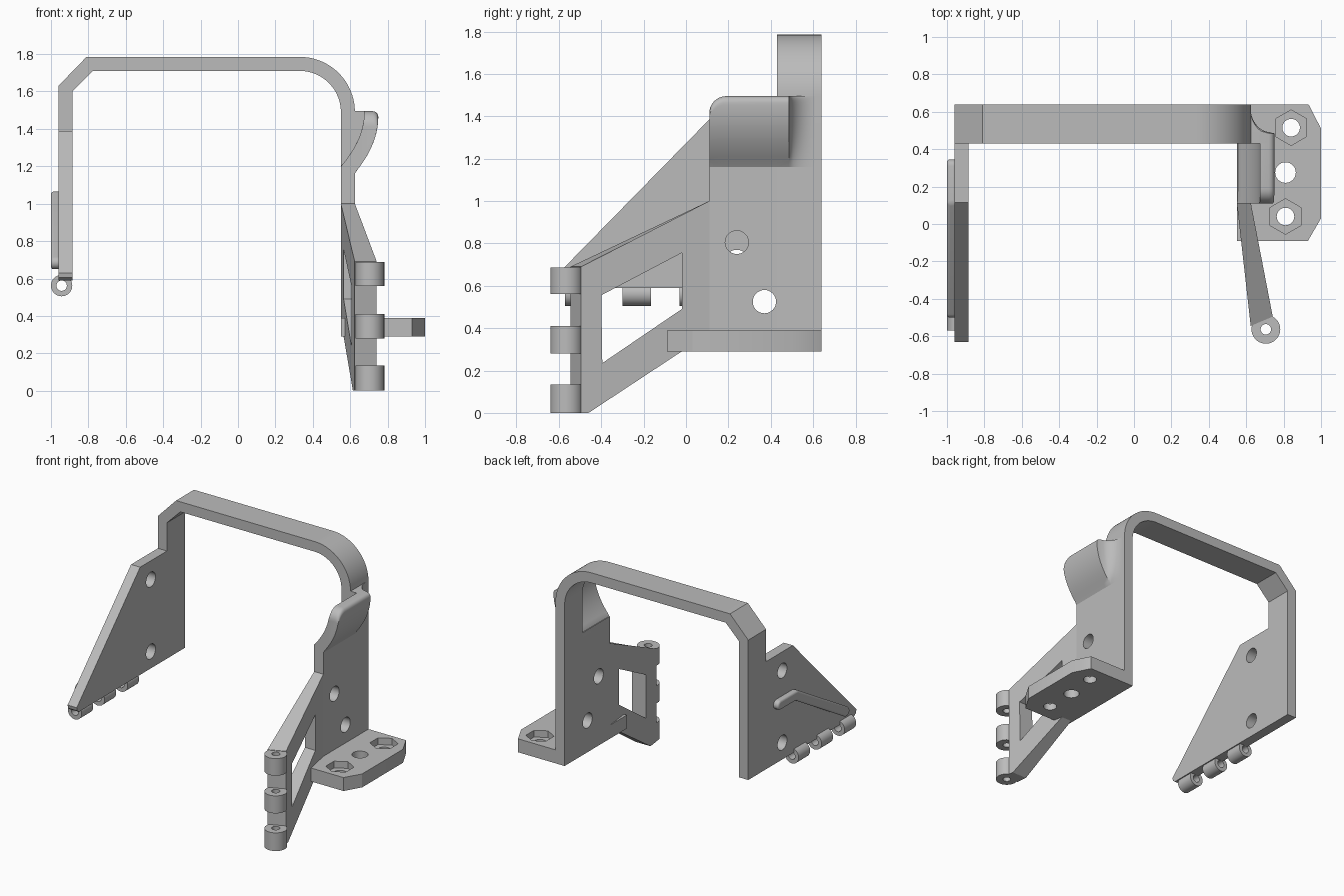
import bpy, bmesh
from math import pi, sin, cos, sqrt, atan2
from mathutils import Vector

if "Cube" in bpy.data.objects:
    bpy.data.objects.remove(bpy.data.objects["Cube"], do_unlink=True)

GREY = (0.5, 0.5, 0.5, 1)
mat = bpy.data.materials.new("plain grey")
mat.use_nodes = True
mat.diffuse_color = GREY
mat.node_tree.nodes["Principled BSDF"].inputs["Base Color"].default_value = GREY


def loft(name, rings):
    """Closed solid through rings of equal point count."""
    bm = bmesh.new()
    vs = [[bm.verts.new(p) for p in ring] for ring in rings]
    n = len(vs[0])
    for a, b in zip(vs, vs[1:]):
        for i in range(n):
            j = (i + 1) % n
            bm.faces.new((a[i], a[j], b[j], b[i]))
    bm.faces.new(vs[0])
    bm.faces.new(vs[-1])
    bmesh.ops.recalc_face_normals(bm, faces=bm.faces)
    me = bpy.data.meshes.new(name)
    bm.to_mesh(me)
    bm.free()
    me.materials.append(mat)
    ob = bpy.data.objects.new(name, me)
    bpy.context.collection.objects.link(ob)
    return ob


def prism(name, pts, axis, lo, hi):
    """Extrude a flat outline along one axis."""
    place = {"X": lambda p, d: (d, p[0], p[1]),
             "Y": lambda p, d: (p[0], d, p[1]),
             "Z": lambda p, d: (p[0], p[1], d)}[axis]
    return loft(name, [[place(p, d) for p in pts] for d in (lo, hi)])


def arc(c, r, a0, a1, n):
    return [(c[0] + r * cos(a0 + (a1 - a0) * i / n),
             c[1] + r * sin(a0 + (a1 - a0) * i / n)) for i in range(n + 1)]


def ring(c, r, n=32, turn=0.0):
    return arc(c, r, turn, turn + 2 * pi, n)[:-1]


def activate(ob):
    bpy.ops.object.select_all(action="DESELECT")
    ob.select_set(True)
    bpy.context.view_layer.objects.active = ob


def cut(ob, pts, axis, lo, hi):
    cutter = prism("cutter", pts, axis, lo, hi)
    cutter.hide_render = True
    m = ob.modifiers.new("cut", "BOOLEAN")
    m.operation, m.solver, m.object = "DIFFERENCE", "EXACT", cutter
    activate(ob)
    bpy.ops.object.modifier_apply(modifier=m.name)
    bpy.data.objects.remove(cutter, do_unlink=True)


# Arched strap with both rear legs
BACK, FRONT = 0.64, 0.43
outer = [(-.96, .59), (-.96, 1.63), (-.81, 1.785)] + arc((.33, 1.49), .295, pi / 2, 0, 20) + [(.625, .29)]
inner = [(.55, .29)] + arc((.33, 1.49), .22, 0, pi / 2, 20) + [(-.775, 1.71), (-.885, 1.60), (-.885, .59)]
prism("arched_strap", outer + inner, "Y", FRONT, BACK)

# Right side plate
plate = prism("right_plate", [(FRONT, 1.39), (.115, 1.39), (-.63, .63), (-.625, .605), (-.605, .59),
                              (FRONT, .59)], "X", -.96, -.885)
for z in (1.25, .715):
    cut(plate, ring((.24, z), .055), "X", -1.1, -.8)

# Bent rail on the outside of the right plate
w = .035
p0, p1, p2 = Vector((.31, 1.03)), Vector((.12, 1.03)), Vector((-.465, .685))
d = (p2 - p1).normalized()
n1, n2 = Vector((0, 1)), Vector((d.y, -d.x))
mitre = (n1 + n2) * w / (1 + n1.dot(n2))
a = atan2(n2.y, n2.x)
outline = arc(p0, w, -pi / 2, pi / 2, 10) + [tuple(p1 + mitre)] + arc(p2, w, a, a + pi, 10) + [tuple(p1 - mitre)]
rail = prism("bent_rail", outline, "X", -1.0, -.95)
bev = rail.modifiers.new("round", "BEVEL")
bev.width, bev.segments, bev.limit_method = .014, 3, "ANGLE"

# Horizontal hinge knuckles under the right plate
for i in range(3):
    y = -.57 + i * .27
    k = prism(f"right_knuckle_{i + 1}", ring((-.943, .562), .057), "Y", y, y + .135)
    cut(k, ring((-.943, .562), .028, 24), "Y", y - .1, y + .3)

# Left side plate
plate = prism("left_plate", [(.11, .29), (FRONT, .29), (FRONT, 1.2), (.11, 1.2)], "X", .55, .625)
for c in ((.24, .805), (.37, .525)):
    cut(plate, ring(c, .055), "X", .4, .8)

# Flared lip that curls outward and blends back into the strap
TOP, N = 1.495, 20


def flare(z, z0, span):
    t = min(max((z - z0) / span, 0), 1)
    return .125 * (1 - (1 - t) ** 2)


def lip_section(y, flared):
    top = TOP - .08 + sqrt(max(0, .08 ** 2 - max(0, .19 - y) ** 2))
    fade = 1 - sqrt(max(0, 1 - ((.61 - y) / .125) ** 2)) if y > .485 else 1
    out, inn = [], []
    for i in range(N + 1):
        z = 1.16 + (top - 1.16) * (1 - (1 - i / N) ** 1.5)
        e = max(0, z - top + .03)
        nib = .03 - sqrt(max(0, .03 ** 2 - e * e))
        out.append((.625 + max(0, flare(z, 1.165, .3) - nib) * fade, y, z))
        inn.append((.55 + flare(z, 1.2, .29) if flared else .58, y, z))
    return out + inn[::-1]


ys = [.11 + .08 * (1 - cos(i * pi / 16)) for i in range(9)] + [FRONT]
loft("flared_lip", [lip_section(y, True) for y in ys])
ys = [FRONT] + [.485 + .125 * i / 12 for i in range(13)]
loft("lip_fillet", [lip_section(y, False) for y in ys])

# Slanted arm running forward to the vertical hinge
profile = [(.11, 1.0), (-.5, .69), (-.5, 0), (-.46, 0), (-.02, .29), (.11, .29)]


def arm_side(x, slope, tip):
    pts = [(tip if y == -.5 else y, z) for y, z in profile]
    return [(x + slope * (.11 - y), y, z) for y, z in pts]


arm = loft("slanted_arm", [arm_side(.55, .113, -.545), arm_side(.625, .193, -.495)])
cut(arm, [(-.02, .755), (-.40, .555), (-.395, .235), (-.02, .49)], "X", .4, .9)

# Vertical hinge knuckles
for i, (lo, hi) in enumerate(((0, .135), (.28, .41), (.56, .687))):
    k = prism(f"left_knuckle_{i + 1}", ring((.705, -.563), .077), "Z", lo, hi)
    cut(k, ring((.705, -.563), .028, 24), "Z", lo - .1, hi + .1)

# Mounting shelf with bolt holes and hexagonal nut pockets
shelf = prism("mounting_shelf", [(.55, -.09), (.93, -.09), (1, .03), (1, .51), (.933, .64), (.55, .64)],
              "Z", .29, .39)
cut(shelf, ring((.81, .275), .055), "Z", .2, .5)
for c in ((.84, .515), (.81, .04)):
    cut(shelf, ring(c, .095, 6, pi / 2), "Z", .34, .5)
    cut(shelf, ring(c, .047), "Z", .2, .5)

# Smooth the curved faces and keep hard edges
for ob in [o for o in bpy.context.collection.objects if o.type == "MESH" and mat.name in o.data.materials]:
    activate(ob)
    bpy.ops.object.shade_smooth_by_angle(angle=pi / 6)
